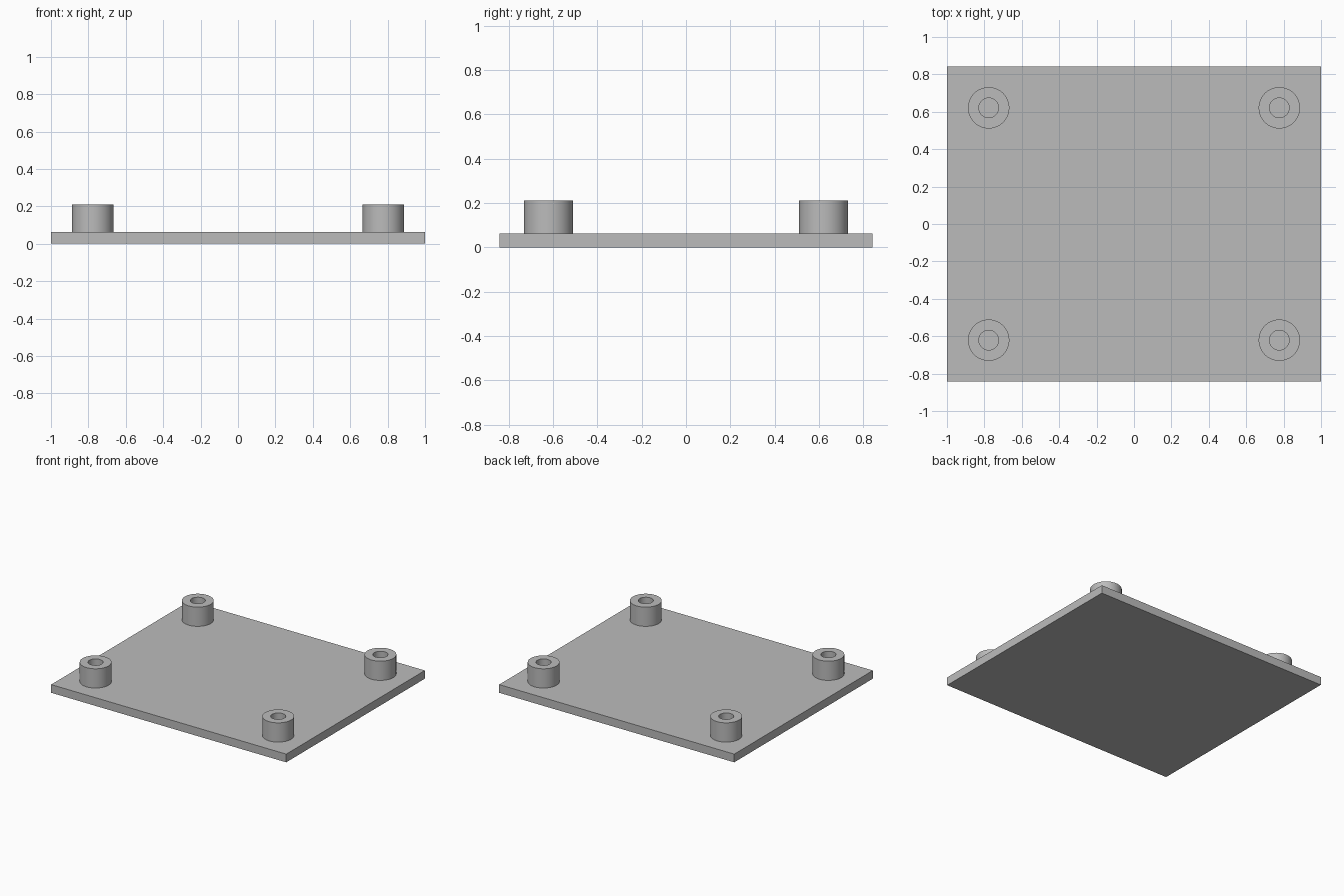
import bpy, bmesh, math

if "Cube" in bpy.data.objects:
    bpy.data.objects.remove(bpy.data.objects["Cube"])

grey = bpy.data.materials.new("light_grey")
grey.diffuse_color = (0.5, 0.5, 0.5, 1)
grey.use_nodes = True
grey.node_tree.nodes["Principled BSDF"].inputs["Base Color"].default_value = grey.diffuse_color

PLATE_TOP = 0.063
POST_TOP = 0.211
SEGMENTS = 64


def add_object(name, bm):
    bmesh.ops.recalc_face_normals(bm, faces=bm.faces)
    mesh = bpy.data.meshes.new(name)
    bm.to_mesh(mesh)
    bm.free()
    mesh.materials.append(grey)
    obj = bpy.data.objects.new(name, mesh)
    bpy.context.collection.objects.link(obj)
    return obj


# Flat base plate
bm = bmesh.new()
bmesh.ops.create_cube(bm, size=1)
for v in bm.verts:
    v.co.x *= 2.0
    v.co.y *= 1.684
    v.co.z = (v.co.z + 0.5) * PLATE_TOP
add_object("base_plate", bm)


# Hollow standoff: a tube profile spun around its axis, open where it meets the plate
def standoff(name, x, y, outer=0.1105, inner=0.0526):
    bm = bmesh.new()
    profile = [(outer, PLATE_TOP), (outer, POST_TOP),
               (inner, POST_TOP), (inner, PLATE_TOP)]
    verts = [bm.verts.new((r, 0, z)) for r, z in profile]
    edges = [bm.edges.new(pair) for pair in zip(verts, verts[1:])]
    bmesh.ops.spin(bm, geom=verts + edges, cent=(0, 0, 0), axis=(0, 0, 1),
                   angle=math.tau, steps=SEGMENTS, use_duplicate=False)
    bmesh.ops.remove_doubles(bm, verts=bm.verts, dist=1e-5)
    bmesh.ops.recalc_face_normals(bm, faces=bm.faces)
    # The top rim must face up
    rim = [f for f in bm.faces if f.calc_center_median().z > POST_TOP - 1e-4]
    bm.normal_update()
    flip = rim[0].normal.z < 0
    obj = add_object(name, bm)
    if flip:
        obj.data.flip_normals()
    obj.location = (x, y, 0)
    bpy.ops.object.select_all(action='DESELECT')
    obj.select_set(True)
    bpy.context.view_layer.objects.active = obj
    bpy.ops.object.shade_smooth_by_angle(angle=math.radians(30))


# One standoff near each corner
for side, sx in (("left", -1), ("right", 1)):
    for end, sy in (("front", -1), ("back", 1)):
        standoff(f"standoff_{end}_{side}", sx * 0.777, sy * 0.621)
